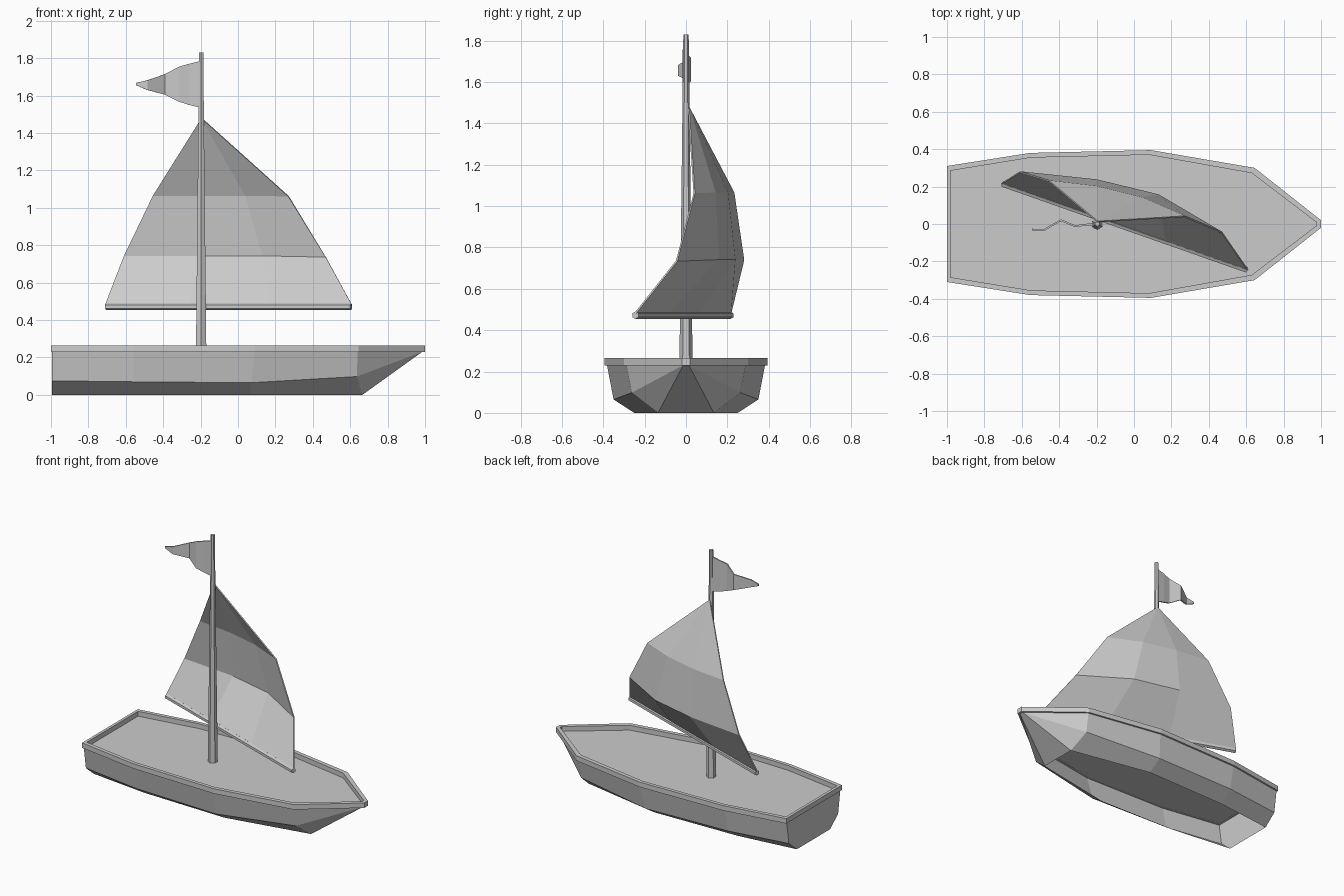
import bpy, bmesh, math
from mathutils import Vector

if "Cube" in bpy.data.objects:
    bpy.data.objects.remove(bpy.data.objects["Cube"])

grey = bpy.data.materials.new("plain grey")
grey.diffuse_color = (0.6, 0.6, 0.6, 1)
grey.use_nodes = True
grey.node_tree.nodes["Principled BSDF"].inputs["Base Color"].default_value = grey.diffuse_color


def make(name, verts, faces, recalc=True):
    mesh = bpy.data.meshes.new(name)
    mesh.from_pydata(verts, [], faces)
    bm = bmesh.new()
    bm.from_mesh(mesh)
    bmesh.ops.remove_doubles(bm, verts=bm.verts, dist=0.0005)
    if recalc:
        bmesh.ops.recalc_face_normals(bm, faces=bm.faces)
    bm.to_mesh(mesh)
    bm.free()
    mesh.materials.append(grey)
    ob = bpy.data.objects.new(name, mesh)
    bpy.context.collection.objects.link(ob)
    return ob


def grid(rows):
    """Vertices and quads of a grid of equally long rows."""
    n = len(rows[0])
    verts = [p for r in rows for p in r]
    faces = [(i * n + j, i * n + j + 1, (i + 1) * n + j + 1, (i + 1) * n + j)
             for i in range(len(rows) - 1) for j in range(n - 1)]
    return verts, faces


def rod(name, a, b, r1, r2, sides=6):
    """Tapered straight rod from a to b."""
    a, b = Vector(a), Vector(b)
    bm = bmesh.new()
    bmesh.ops.create_cone(bm, cap_ends=True, segments=sides, radius1=r1,
                          radius2=r2, depth=(b - a).length)
    mesh = bpy.data.meshes.new(name)
    bm.to_mesh(mesh)
    bm.free()
    mesh.materials.append(grey)
    ob = bpy.data.objects.new(name, mesh)
    ob.rotation_mode = 'QUATERNION'
    ob.rotation_quaternion = (b - a).to_track_quat('Z', 'Y')
    ob.location = (a + b) / 2
    bpy.context.collection.objects.link(ob)
    return ob


def thicken(ob, t):
    m = ob.modifiers.new("thickness", 'SOLIDIFY')
    m.thickness, m.offset = t, 0


def outline(half, z):
    """Closed plan outline mirrored from (x, half width) stations."""
    return [(x, y, z) for x, y in half] + [(x, -y, z) for x, y in reversed(half)]


# Hull shell, open underneath: gunwale, chine and keel edge lines
top = [(-0.995, 0.298), (-0.56, 0.367), (0.09, 0.382), (0.64, 0.288), (0.985, 0.014)]
chine = [(-0.995, 0.275, 0.075), (-0.56, 0.335, 0.07), (0.07, 0.35, 0.065),
         (0.635, 0.262, 0.098), (0.985, 0.014, 0.23)]
keel = [(-0.995, 0.185, 0), (-0.57, 0.235, 0), (0.07, 0.25, 0),
        (0.665, 0.135, 0), (0.985, 0.014, 0.23)]
lines = [[(x, y, 0.23) for x, y in top], chine, keel]
section = lines + [[(x, -y, z) for x, y, z in l] for l in reversed(lines)]
verts, faces = grid(section)
n = len(top)
# drop the bottom strip, leaving only the sides; add bow plate and transom
faces = [f for f in faces if not (2 * n <= f[0] < 3 * n)]
faces.append((2 * n + 3, 2 * n + 4, 3 * n + 4, 3 * n + 3))
faces.append(tuple(i * n for i in range(6)))
make("hull", verts, faces)

# Raised rim around the deck
outer = [(-1, 0.31), (-0.555, 0.38), (0.09, 0.395), (0.645, 0.30), (1, 0.02)]
inner = [(-0.98, 0.285), (-0.55, 0.355), (0.08, 0.37), (0.63, 0.272), (0.975, 0.009)]
loops = [outline(outer, 0.23), outline(outer, 0.265),
         outline(inner, 0.265), outline(inner, 0.23), outline(outer, 0.23)]
make("rim", *grid([l + l[:1] for l in loops]))

# Deck
make("deck", outline(inner, 0.231), [tuple(reversed(range(10)))], False)

# Mast and boom
rod("mast", (-0.197, 0, 0.23), (-0.197, 0, 1.83), 0.032, 0.013)
rod("boom", (-0.705, 0.215, 0.472), (0.605, -0.245, 0.472), 0.018, 0.018)

# Billowing sail, rows from foot to head
sail_rows = [
    [(-0.71, 0.215, 0.48), (-0.26, 0.058, 0.48), (0.17, -0.093, 0.48), (0.61, -0.247, 0.48)],
    [(-0.61, 0.278, 0.74), (-0.2, 0.235, 0.742), (0.13, 0.155, 0.742), (0.47, -0.045, 0.735)],
    [(-0.455, 0.23, 1.065), (-0.2, 0.2, 1.065), (0.04, 0.14, 1.065), (0.27, 0.04, 1.062)],
    [(-0.195, 0.012, 1.48)] * 4,
]
verts, faces = grid(sail_rows)
thicken(make("sail", verts, faces), 0.008)

# Rippling pennant: x, y, lower z, upper z
flag = [(-0.2, 0, 1.535, 1.785), (-0.26, -0.004, 1.55, 1.77), (-0.315, -0.012, 1.567, 1.755),
        (-0.39, 0.02, 1.605, 1.715), (-0.485, -0.034, 1.63, 1.682),
        (-0.545, -0.03, 1.655, 1.668)]
verts, faces = grid([[(x, y, lo) for x, y, lo, hi in flag],
                     [(x, y, hi) for x, y, lo, hi in flag]])
thicken(make("pennant", verts, faces), 0.01)
